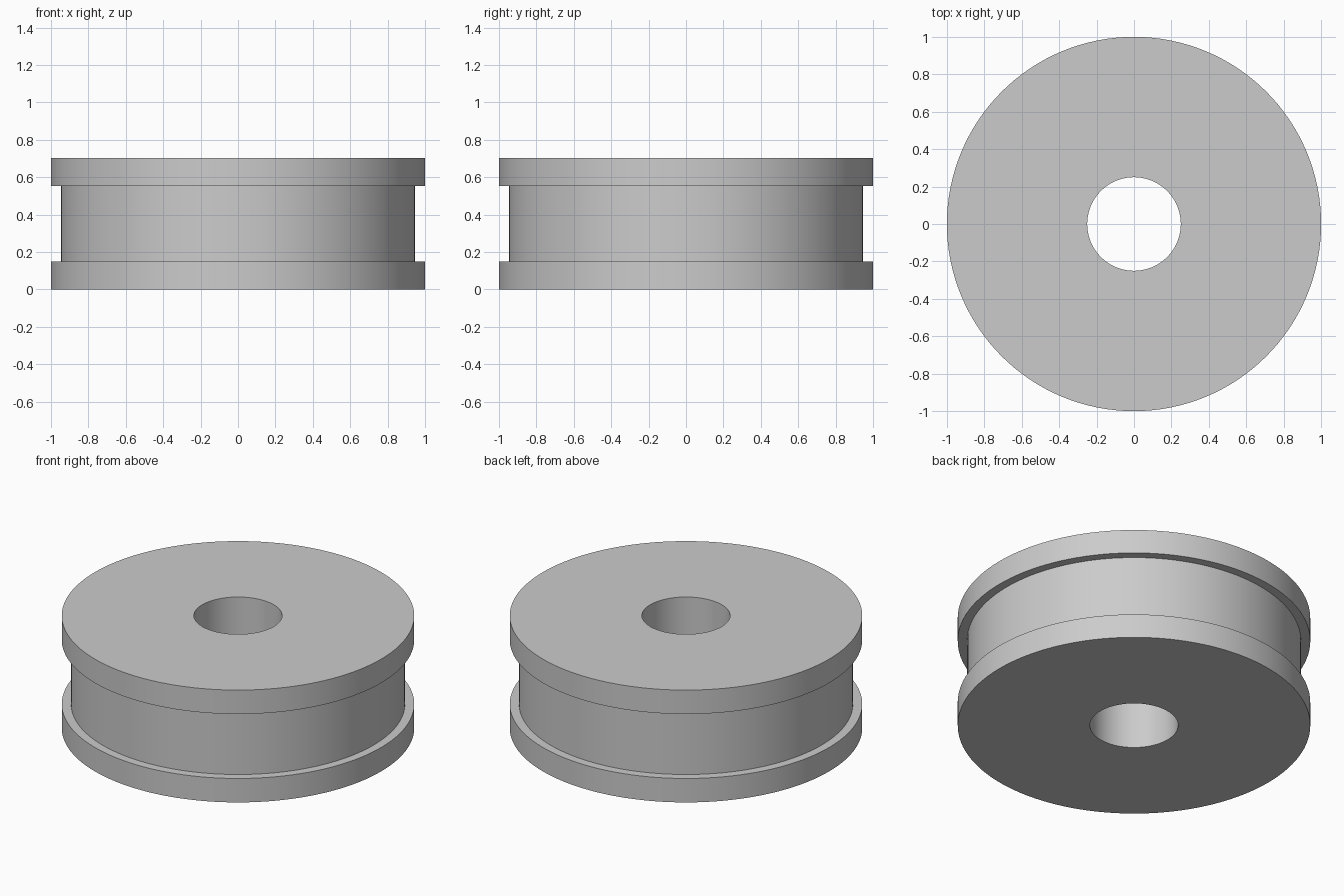
import bpy
import bmesh
import math

cube = bpy.data.objects.get("Cube")
if cube:
    bpy.data.objects.remove(cube, do_unlink=True)

SEGMENTS = 128
RIM, GROOVE, BORE = 1.0, 0.947, 0.25
HEIGHT, FLANGE = 0.703, 0.15

grey = bpy.data.materials.new("plain grey")
grey.use_nodes = True
colour = (0.6, 0.6, 0.6, 1)
grey.diffuse_color = colour
grey.node_tree.nodes["Principled BSDF"].inputs["Base Color"].default_value = colour


def lathe(name, profile):
    """Sweep a closed (radius, height) profile around the z axis."""
    bm = bmesh.new()
    rings = []
    for i in range(SEGMENTS):
        a = math.tau * i / SEGMENTS
        rings.append([bm.verts.new((r * math.cos(a), r * math.sin(a), z)) for r, z in profile])
    count = len(profile)
    for i, ring in enumerate(rings):
        after = rings[(i + 1) % SEGMENTS]
        for j in range(count):
            k = (j + 1) % count
            bm.faces.new((ring[j], after[j], after[k], ring[k]))
    bmesh.ops.recalc_face_normals(bm, faces=bm.faces)
    mesh = bpy.data.meshes.new(name)
    bm.to_mesh(mesh)
    bm.free()
    mesh.materials.append(grey)
    obj = bpy.data.objects.new(name, mesh)
    bpy.context.collection.objects.link(obj)
    return obj


# Grooved wheel: two flanges, a recessed tread and a through bore
top = HEIGHT - FLANGE
wheel = lathe("grooved_wheel", [
    (BORE, 0), (RIM, 0), (RIM, FLANGE), (GROOVE, FLANGE),
    (GROOVE, top), (RIM, top), (RIM, HEIGHT), (BORE, HEIGHT),
])

# Smooth round walls with crisp edges
bpy.ops.object.select_all(action="DESELECT")
wheel.select_set(True)
bpy.context.view_layer.objects.active = wheel
bpy.ops.object.shade_smooth_by_angle(angle=math.radians(30))
